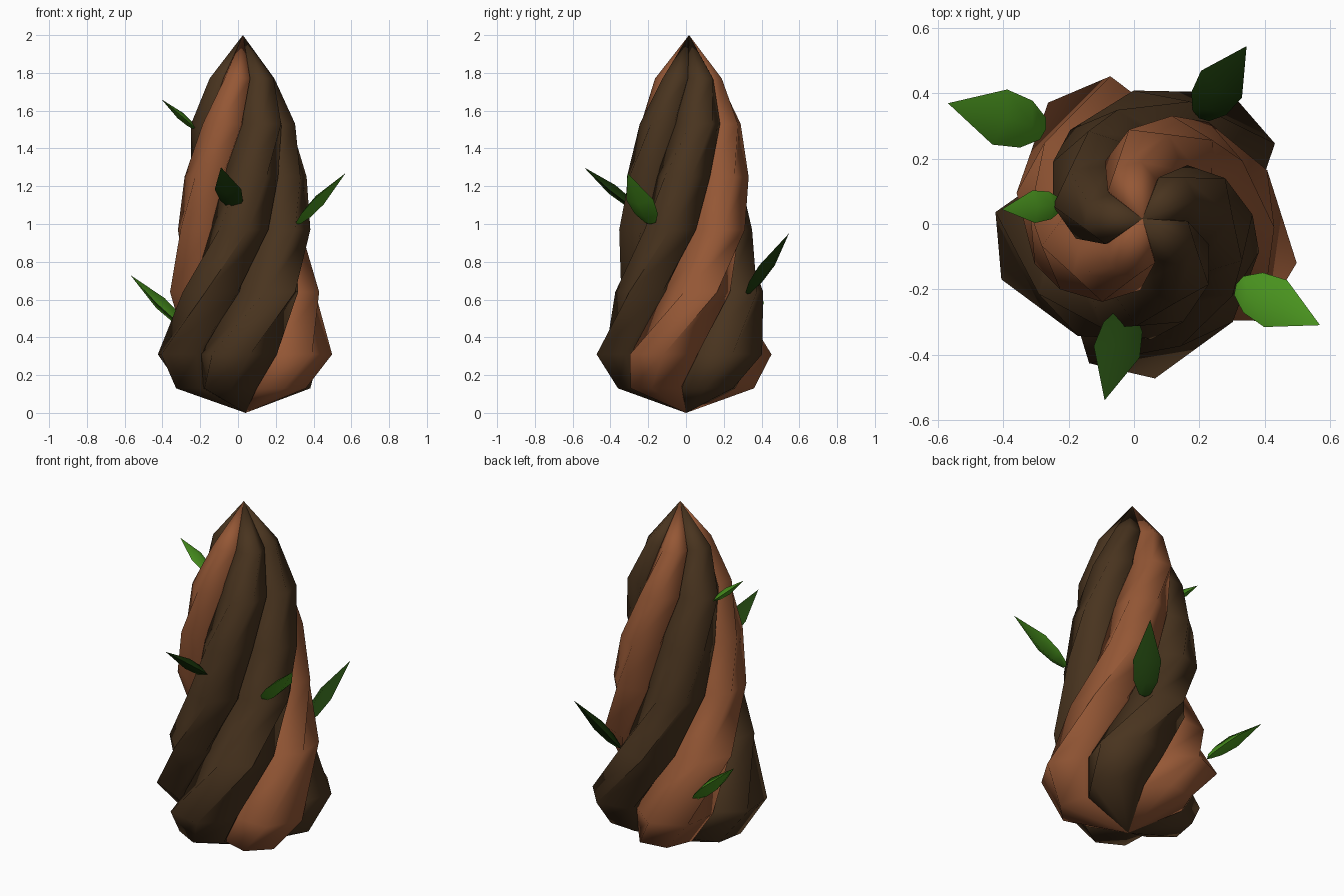
import bpy, bmesh, math
from mathutils import Vector

cube = bpy.data.objects.get("Cube")
if cube:
    bpy.data.objects.remove(cube, do_unlink=True)


def make_material(name, rgb):
    mat = bpy.data.materials.new(name)
    mat.use_nodes = True
    color = (*rgb, 1.0)
    mat.diffuse_color = color
    bsdf = next(n for n in mat.node_tree.nodes if n.type == 'BSDF_PRINCIPLED')
    bsdf.inputs["Base Color"].default_value = color
    bsdf.inputs["Roughness"].default_value = 0.9
    return mat


light_bark = make_material("light_bark", (0.3, 0.096, 0.036))
dark_bark = make_material("dark_bark", (0.066, 0.034, 0.0135))
leaf_green = make_material("leaf_green", (0.07, 0.305, 0.014))
leaf_dark = make_material("leaf_dark_green", (0.013, 0.05, 0.004))


def loft(name, start, rings, end, mat, angle):
    """Skin a stack of equal rings, closed by a point at each end."""
    bm = bmesh.new()
    first, last = bm.verts.new(start), bm.verts.new(end)
    loops = [[bm.verts.new(p) for p in ring] for ring in rings]
    n = len(loops[0])
    for i in range(n):
        j = (i + 1) % n
        bm.faces.new((first, loops[0][j], loops[0][i]))
        bm.faces.new((last, loops[-1][i], loops[-1][j]))
        for a, b in zip(loops, loops[1:]):
            bm.faces.new((a[i], a[j], b[j], b[i]))
    bmesh.ops.recalc_face_normals(bm, faces=bm.faces)
    mesh = bpy.data.meshes.new(name)
    bm.to_mesh(mesh)
    bm.free()
    mesh.materials.append(mat)
    obj = bpy.data.objects.new(name, mesh)
    bpy.context.collection.objects.link(obj)
    bpy.ops.object.select_all(action='DESELECT')
    obj.select_set(True)
    bpy.context.view_layer.objects.active = obj
    bpy.ops.object.shade_smooth_by_angle(angle=math.radians(angle))
    return obj


# Twisted trunk: five six-sided strands meeting at the tip and the foot
SIDES = 6
FOOT, TIP = Vector((0.04, 0, 0)), Vector((0.026, 0.016, 2))
LEVELS = [(0.13, 0.364, -40), (0.31, 0.47, -25), (0.64, 0.4, 13),
          (0.97, 0.357, 47), (1.25, 0.328, 65), (1.53, 0.277, 89),
          (1.77, 0.178, 107)]   # height, outer radius, turn in degrees


def strand_ring(index, z, outer, degrees):
    turn = math.radians(degrees + 72 * index)
    path = outer / 1.68
    center = FOOT.lerp(TIP, z / 2)
    center += path * Vector((math.cos(turn), math.sin(turn), 0))
    ring = []
    for k in range(SIDES):
        a = turn + math.radians(24) + math.tau * k / SIDES
        ring.append(center + 0.74 * path * Vector((math.cos(a), math.sin(a), 0)))
    return ring


strand_colors = [light_bark, dark_bark, light_bark, dark_bark, dark_bark]
for s, mat in enumerate(strand_colors):
    rings = [strand_ring(s, *level) for level in LEVELS]
    loft(f"trunk_strand_{s + 1}", FOOT, rings, TIP, mat, 62)

# Leaves: thin pointed lenses growing out and up from the trunk
LEAF_SHAPE = [(0.03, 0.4), (0.2, 0.85), (0.47, 1.0)]


def leaf(name, base, tip, width, mat):
    base, tip = Vector(base), Vector(tip)
    along = tip - base
    side = Vector((-along.y, along.x, 0)).normalized()
    up = along.normalized().cross(side)
    rings = []
    for t, w in LEAF_SHAPE:
        c = base + along * t
        across, thick = side * width * w / 2, up * width * w * 0.2
        rings.append([c + across, c + thick, c - across, c - thick])
    loft(name, base, rings, tip, mat, 60)


leaf("leaf_back_right", (-0.27, 0.29, 0.45), (-0.57, 0.37, 0.73), 0.175, leaf_green)
leaf("leaf_front_left", (0.313, -0.185, 1.0), (0.57, -0.31, 1.27), 0.16, leaf_green)
leaf("leaf_back_left", (0.2, 0.325, 0.63), (0.345, 0.545, 0.95), 0.15, leaf_dark)
leaf("leaf_front", (-0.02, -0.26, 1.08), (-0.09, -0.54, 1.3), 0.145, leaf_dark)
leaf("leaf_upper_right", (-0.22, 0.06, 1.5), (-0.405, 0.045, 1.66), 0.1, leaf_green)
